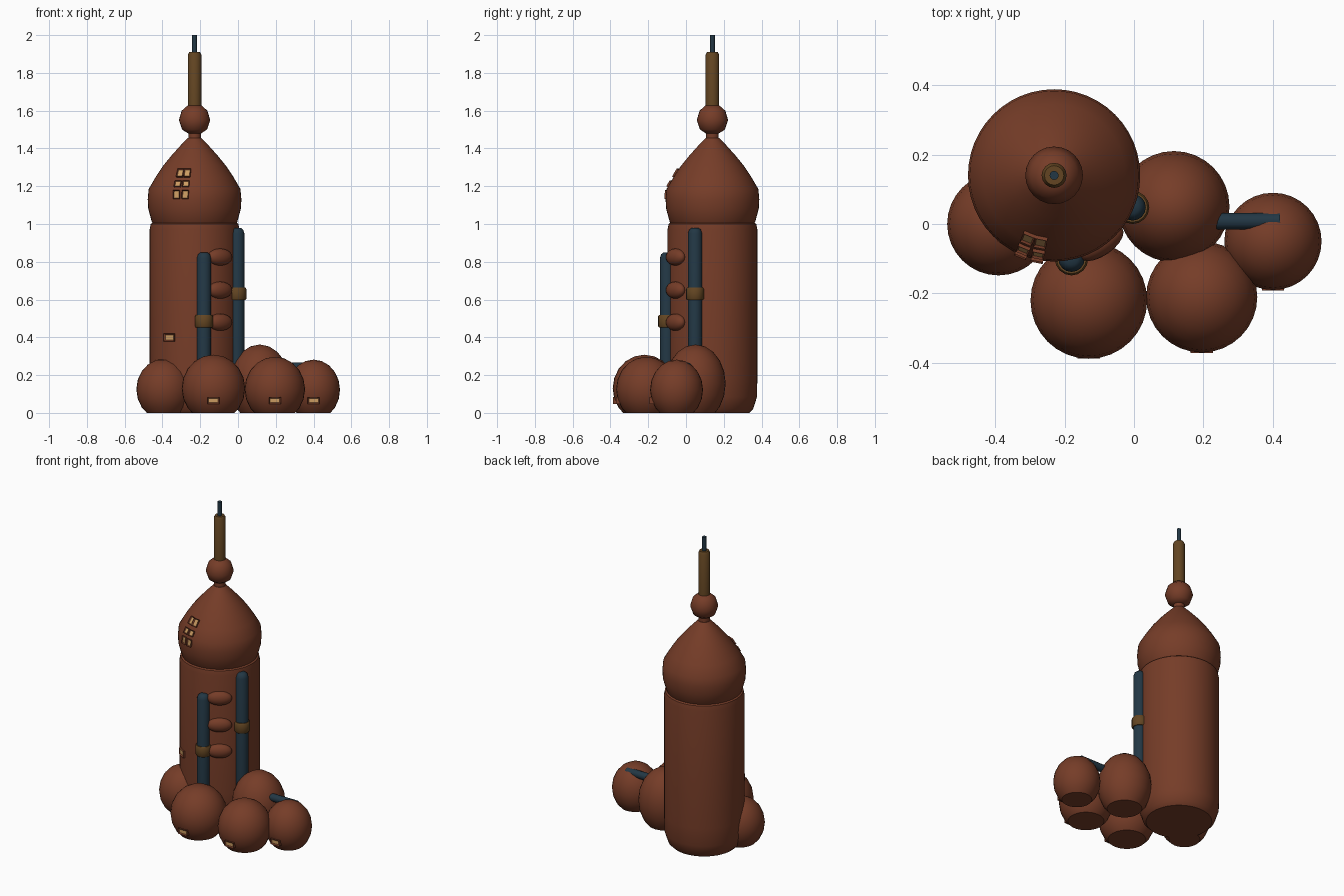
import bpy, bmesh
from math import pi, sin, cos, atan2, hypot, radians
from mathutils import Vector, Matrix

if "Cube" in bpy.data.objects:
    bpy.data.objects.remove(bpy.data.objects["Cube"])


def material(name, rgb):
    m = bpy.data.materials.new(name)
    m.use_nodes = True
    m.diffuse_color = (*rgb, 1)
    m.node_tree.nodes["Principled BSDF"].inputs["Base Color"].default_value = (*rgb, 1)
    return m


RUST = material("rust_brown", (0.18, 0.046, 0.021))
BRASS = material("dark_brass", (0.125, 0.06, 0.016))
STEEL = material("blue_steel", (0.016, 0.038, 0.058))
GLOW = material("window_amber", (0.6, 0.33, 0.12))
AXIS = Vector((-0.23, 0.14, 0))  # tower centre line


def finish(bm, name, mat, angle=40):
    bmesh.ops.recalc_face_normals(bm, faces=bm.faces)
    me = bpy.data.meshes.new(name)
    bm.to_mesh(me)
    bm.free()
    ob = bpy.data.objects.new(name, me)
    bpy.context.collection.objects.link(ob)
    me.materials.append(mat)
    bpy.ops.object.select_all(action="DESELECT")
    ob.select_set(True)
    bpy.context.view_layer.objects.active = ob
    bpy.ops.object.shade_smooth_by_angle(angle=radians(angle))
    return ob


def lathe(name, profile, centre, mat, sides=32, angle=40):
    """Revolve (radius, height) points about a vertical axis, with flat caps."""
    bm = bmesh.new()
    rings = [[bm.verts.new((centre[0] + r * cos(2 * pi * i / sides),
                            centre[1] + r * sin(2 * pi * i / sides), z))
              for i in range(sides)] for r, z in profile]
    for a, b in zip(rings, rings[1:]):
        for i in range(sides):
            j = (i + 1) % sides
            bm.faces.new((a[i], a[j], b[j], b[i]))
    bm.faces.new(rings[0][::-1])
    bm.faces.new(rings[-1])
    return finish(bm, name, mat, angle)


def ellipsoid(name, centre, radii, mat, turn=0, segments=32, rings=10):
    """Stretched ball, cut off flat at the ground."""
    bm = bmesh.new()
    bmesh.ops.create_uvsphere(bm, u_segments=segments, v_segments=rings, radius=1)
    bm.transform(Matrix.Translation(centre) @ Matrix.Rotation(turn, 4, "Z")
                 @ Matrix.Diagonal((*radii, 1)))
    cut = bmesh.ops.bisect_plane(bm, geom=bm.verts[:] + bm.edges[:] + bm.faces[:],
                                 plane_co=(0, 0, 0), plane_no=(0, 0, -1), clear_outer=True)
    edges = [e for e in cut["geom_cut"] if isinstance(e, bmesh.types.BMEdge)]
    if edges:
        bmesh.ops.contextual_create(bm, geom=edges)
    return finish(bm, name, mat)


def window(name, centre, normal, width, height, pane=0.6):
    """Framed window: inset front face, pushed in and coloured as glass."""
    bm = bmesh.new()
    bmesh.ops.create_cube(bm, size=1)
    bm.transform(Matrix.Diagonal((width, height, 0.03, 1)))
    front = max(bm.faces, key=lambda f: f.calc_center_median().z)
    bmesh.ops.inset_region(bm, faces=[front], thickness=min(width, height) * (1 - pane) / 2)
    for v in front.verts:
        v.co.z -= 0.006
    front.material_index = 1
    n = Vector(normal).normalized()
    side = Vector((0, 0, 1)).cross(n).normalized()
    up = n.cross(side)
    bm.transform(Matrix.Translation(centre) @ Matrix((side, up, n)).transposed().to_4x4())
    finish(bm, name, RUST, 20).data.materials.append(GLOW)


# Tower shaft and onion dome
lathe("tower_shaft", [(0.195, 0), (0.215, 0.02), (0.236, 0.085), (0.238, 0.2),
                      (0.238, 0.97), (0.232, 1.0), (0.215, 1.012)], AXIS, RUST, 48)
DOME = [(0.215, 0.995), (0.226, 1.01), (0.245, 1.08), (0.248, 1.13), (0.243, 1.185),
        (0.205, 1.25), (0.165, 1.31), (0.12, 1.365), (0.075, 1.415), (0.036, 1.455)]
lathe("tower_dome", DOME, AXIS, RUST, 48)

# Spire stacked on the dome
lathe("spire_neck", [(0.033, 1.44), (0.033, 1.5)], AXIS, RUST, 24)
lathe("spire_ball", [(0.035, 1.48), (0.066, 1.5), (0.083, 1.55),
                     (0.068, 1.6), (0.036, 1.628)], AXIS, RUST, 24, 50)
lathe("spire_tube", [(0.036, 1.61), (0.036, 1.895), (0.028, 1.911)], AXIS, BRASS, 16)
lathe("spire_rod", [(0.013, 1.9), (0.013, 2.0)], AXIS, STEEL, 12)

# Ring of rounded pods at the base: x, y, radius, middle height, top
pods = {"right_pod": (-0.39, 0.0, 0.148, 0.125, 0.287),
        "front_right_pod": (-0.13, -0.22, 0.168, 0.13, 0.308),
        "front_left_pod": (0.195, -0.21, 0.16, 0.125, 0.297),
        "middle_pod": (0.115, 0.05, 0.16, 0.155, 0.362),
        "left_pod": (0.40, -0.05, 0.14, 0.122, 0.282)}
for name, (x, y, r, mid, top) in pods.items():
    ellipsoid(name, (x, y, mid), (r, r, top - mid), RUST)

# Vertical pipes with clamp bands
for side, x, y, top, band in (("front", -0.18, -0.1, 0.85, 0.485),
                              ("left", -0.004, 0.048, 0.98, 0.63)):
    lathe(side + "_pipe", [(0.038, 0.15), (0.038, top - 0.03), (0.031, top - 0.01),
                           (0.018, top)], (x, y), STEEL, 16, 50)
    lathe(side + "_pipe_band", [(0.043, band - 0.033), (0.048, band - 0.026),
                                (0.048, band + 0.026), (0.043, band + 0.033)], (x, y), BRASS, 16)

# Short pipe bridging two pods
bm = bmesh.new()
bmesh.ops.create_cone(bm, cap_ends=True, segments=12, radius1=0.024, radius2=0.024, depth=0.24)
bm.transform(Matrix.Translation((0.3, 0.008, 0.243)) @ Matrix.Rotation(pi / 2, 4, "Y"))
finish(bm, "bridge_pipe", STEEL)

# Three bulges on the shaft between the pipes
spot = Vector((-0.095, -0.055, 0))
turn = atan2(spot.y - AXIS.y, spot.x - AXIS.x) + pi / 2
for i, z in enumerate((0.48, 0.65, 0.825)):
    ellipsoid(f"shaft_bulge_{i + 1}", spot + Vector((0, 0, z)), (0.075, 0.036, 0.045), RUST, turn, 20, 10)


def dome_radius(z):
    for (r0, z0), (r1, z1) in zip(DOME, DOME[1:]):
        if z0 <= z <= z1:
            return r0 + (r1 - r0) * (z - z0) / (z1 - z0)


# Dome windows, two columns of three
for col, a in (("right", -1.965), ("left", -1.77)):
    for row, (z, lift, tall) in enumerate(((1.155, 0.1, 0.045), (1.208, 0.55, 0.036), (1.265, 0.6, 0.048))):
        out = Vector((cos(a), sin(a), 0))
        window(f"dome_window_{col}_{row + 1}", AXIS + out * (dome_radius(z) - 0.006) + Vector((0, 0, z)),
               out + Vector((0, 0, lift)), 0.036, tall, 0.65)

# Shaft window and pod windows
out = Vector((-0.13, -0.197, 0)).normalized()
window("shaft_window", AXIS + out * 0.233 + Vector((0, 0, 0.4)), out, 0.065, 0.042, 0.5)
for name in ("front_right_pod", "front_left_pod", "left_pod"):
    x, y, r, mid, top = pods[name]
    reach = r * (1 - ((mid - 0.066) / (top - mid)) ** 2) ** 0.5
    window(name + "_window", (x, y - reach + 0.004, 0.066), (0, -1, 0), 0.064, 0.036, 0.45)
